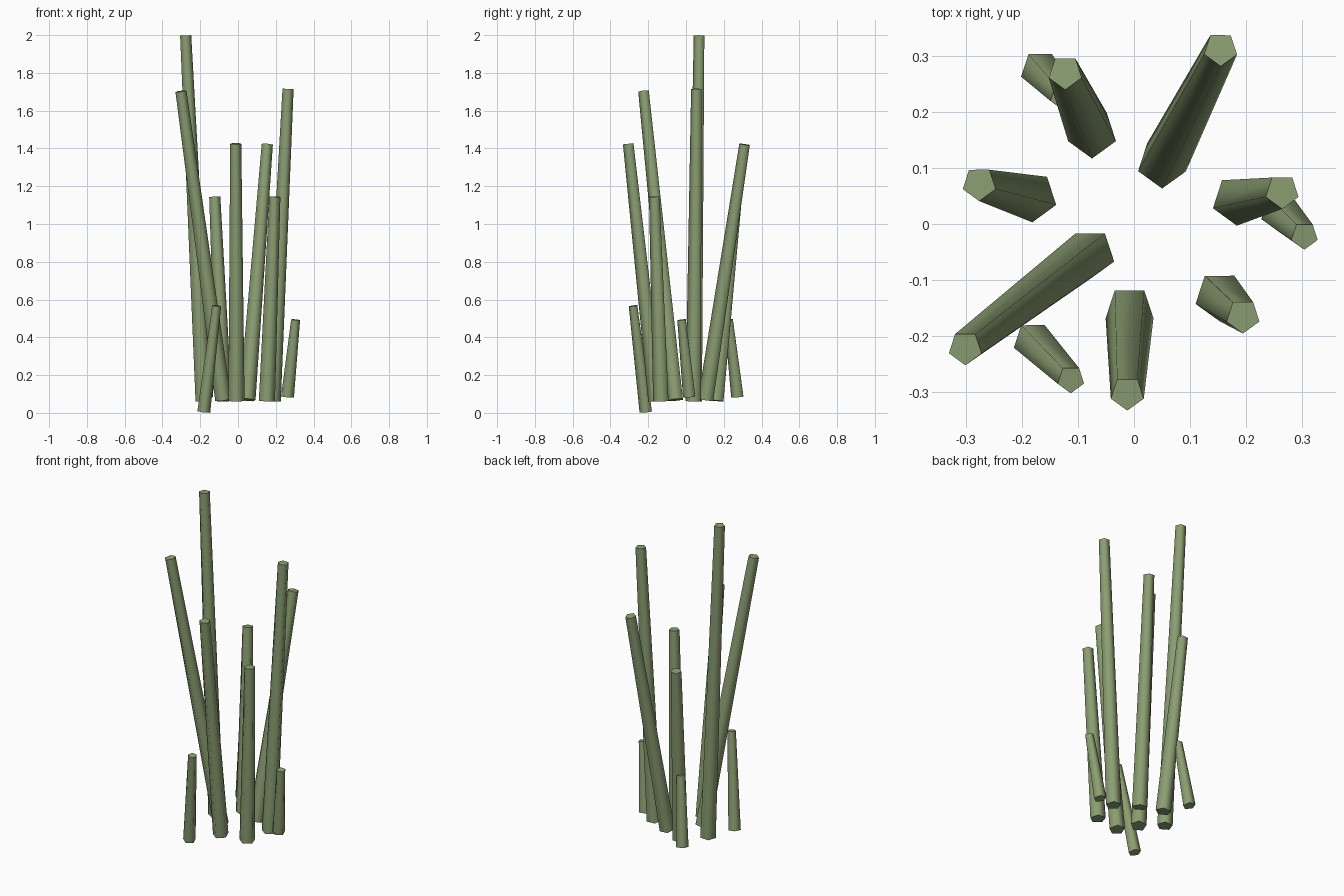
import bpy
import bmesh
from math import pi, radians
from mathutils import Matrix, Vector

cube = bpy.data.objects.get("Cube")
if cube:
    bpy.data.objects.remove(cube, do_unlink=True)

# One flat green for every stalk
green = bpy.data.materials.new("stalk_green")
green.use_nodes = True
colour = (0.26, 0.345, 0.17, 1)
green.diffuse_color = colour
green.node_tree.nodes["Principled BSDF"].inputs["Base Color"].default_value = colour


def stalk(name, base, tip, r_base, r_tip):
    """Tapered five-sided stalk leaning from base to tip, ends square to its axis."""
    base, tip = Vector(base), Vector(tip)
    axis = tip - base
    lean = Vector((0, 0, 1)).rotation_difference(axis).to_matrix().to_4x4()
    place = Matrix.Translation((base + tip) / 2) @ lean @ Matrix.Rotation(pi, 4, "Z")
    bm = bmesh.new()
    bmesh.ops.create_cone(bm, cap_ends=True, segments=5, radius1=r_base,
                          radius2=r_tip, depth=axis.length, matrix=place)
    mesh = bpy.data.meshes.new(name)
    bm.to_mesh(mesh)
    bm.free()
    mesh.materials.append(green)
    obj = bpy.data.objects.new(name, mesh)
    bpy.context.collection.objects.link(obj)
    # Rounded sides, crisp ends
    bpy.ops.object.select_all(action="DESELECT")
    obj.select_set(True)
    bpy.context.view_layer.objects.active = obj
    bpy.ops.object.shade_smooth_by_angle(angle=radians(80))


# Tall stalks of the clump: base centre, tip centre
tall = {
    "tallest_stalk": ((-0.182, 0.048, 0.062), (-0.277, 0.072, 1.998)),
    "left_stalk": ((0.184, 0.042, 0.062), (0.265, 0.058, 1.715)),
    "right_leaning_stalk": ((-0.078, -0.053, 0.069), (-0.302, -0.222, 1.703)),
    "back_leaning_stalk": ((0.05, 0.108, 0.069), (0.155, 0.313, 1.421)),
    "front_stalk": ((-0.008, -0.155, 0.064), (-0.012, -0.303, 1.425)),
    "back_stalk": ((-0.075, 0.162, 0.064), (-0.123, 0.271, 1.143)),
    "front_left_stalk": ((0.153, -0.129, 0.062), (0.195, -0.165, 1.145)),
}
for name, (base, tip) in tall.items():
    stalk(name, base, tip, 0.045, 0.031)

# Short, thin shoots around the edge
short = {
    "front_shoot": ((-0.181, -0.21, 0.006), (-0.113, -0.278, 0.567)),
    "left_shoot": ((0.262, 0.02, 0.085), (0.305, -0.021, 0.493)),
    "back_shoot": ((-0.168, 0.275, 0.085), (-0.126, 0.228, 0.493)),
}
for name, (base, tip) in short.items():
    stalk(name, base, tip, 0.036, 0.025)
